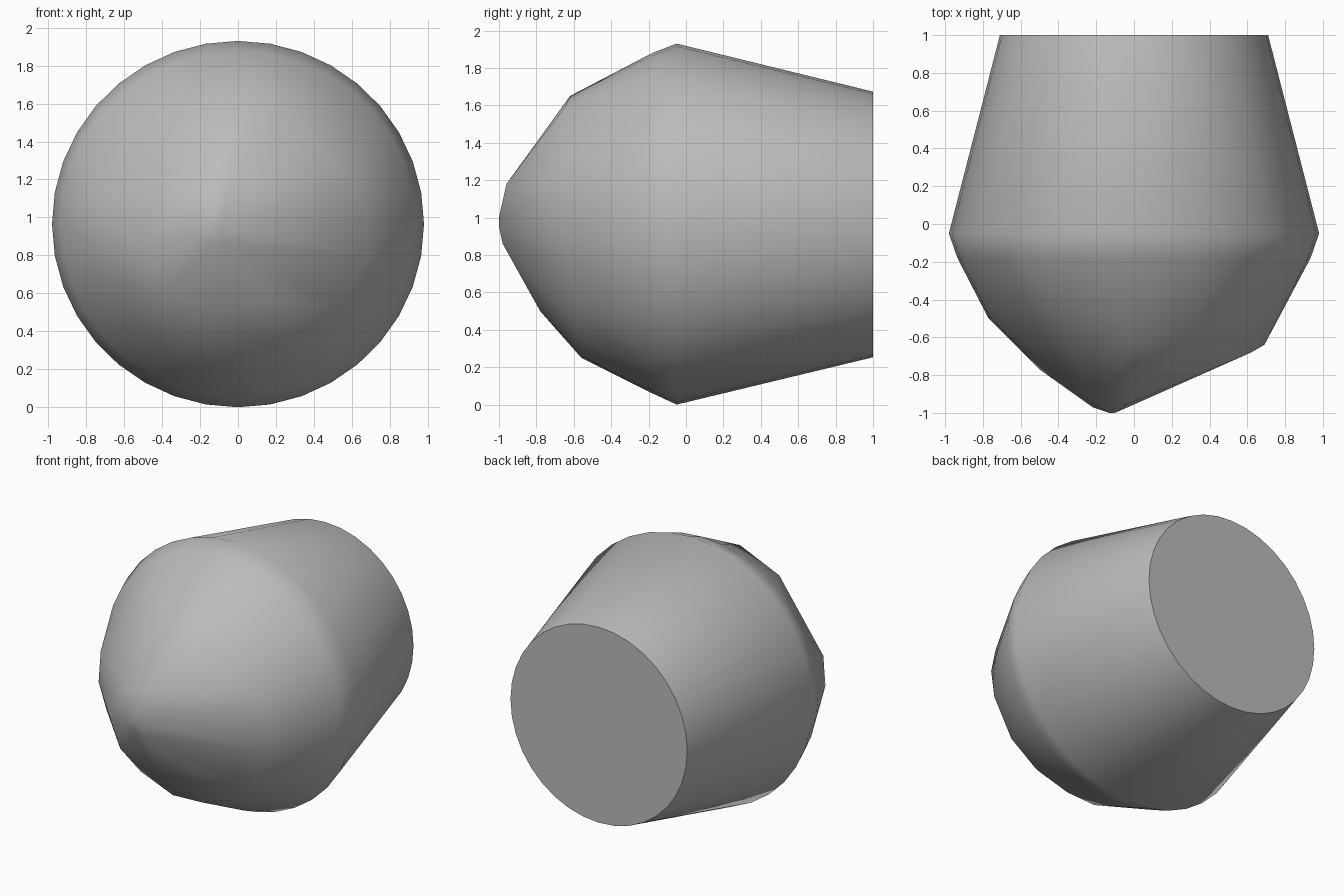
import bpy, bmesh, math

if "Cube" in bpy.data.objects:
    bpy.data.objects.remove(bpy.data.objects["Cube"])

bm = bmesh.new()


def ring(y, rx, rz, cz, n=36):
    for i in range(n):
        a = 2 * math.pi * i / n
        bm.verts.new((rx * math.cos(a), y, cz + rz * math.sin(a)))


# Tapered barrel: flat back disc, widest belt, shoulder
ring(1.0, 0.71, 0.71, 0.963)
ring(-0.05, 0.98, 0.965, 0.965)
ring(-0.18, 0.935, 0.91, 0.97)

# Irregular front ridge and off-centre rounded nose
front = [
    (0, -0.62, 1.65), (0.28, -0.64, 1.60), (0.45, -0.71, 1.35), (0.62, -0.68, 1.20),
    (0.69, -0.64, 1.00), (0.68, -0.62, 0.80), (0.55, -0.60, 0.52), (0.35, -0.58, 0.35),
    (0.10, -0.56, 0.26), (-0.13, -0.56, 0.25), (-0.40, -0.54, 0.34), (-0.60, -0.52, 0.52),
    (-0.70, -0.51, 0.70), (-0.77, -0.50, 0.88), (-0.76, -0.49, 1.10), (-0.42, -0.47, 1.60),
    (-0.50, -0.77, 0.82), (-0.40, -0.78, 0.60), (-0.10, -0.78, 0.50), (0.20, -0.74, 0.56),
    (-0.22, -0.97, 0.93), (-0.15, -0.97, 0.85), (-0.08, -0.98, 0.86), (-0.10, -1.0, 0.95),
    (-0.13, -1.0, 1.0), (-0.20, -0.96, 1.15), (-0.05, -0.96, 1.18),
]
for p in front:
    bm.verts.new(p)

# Wrap everything in one convex skin
res = bmesh.ops.convex_hull(bm, input=bm.verts[:])
inside = [v for v in bm.verts if not v.link_faces]
bmesh.ops.delete(bm, geom=inside, context='VERTS')
bmesh.ops.dissolve_limit(bm, angle_limit=math.radians(0.5), verts=bm.verts[:], edges=bm.edges[:])
bmesh.ops.recalc_face_normals(bm, faces=bm.faces[:])

mesh = bpy.data.meshes.new("hull_body")
bm.to_mesh(mesh)
bm.free()
body = bpy.data.objects.new("hull_body", mesh)
bpy.context.collection.objects.link(body)

grey = bpy.data.materials.new("light grey")
grey.diffuse_color = (0.5, 0.5, 0.5, 1)
grey.use_nodes = True
grey.node_tree.nodes["Principled BSDF"].inputs["Base Color"].default_value = grey.diffuse_color
mesh.materials.append(grey)

bpy.context.view_layer.objects.active = body
body.select_set(True)
bpy.ops.object.shade_smooth_by_angle(angle=math.radians(40))
